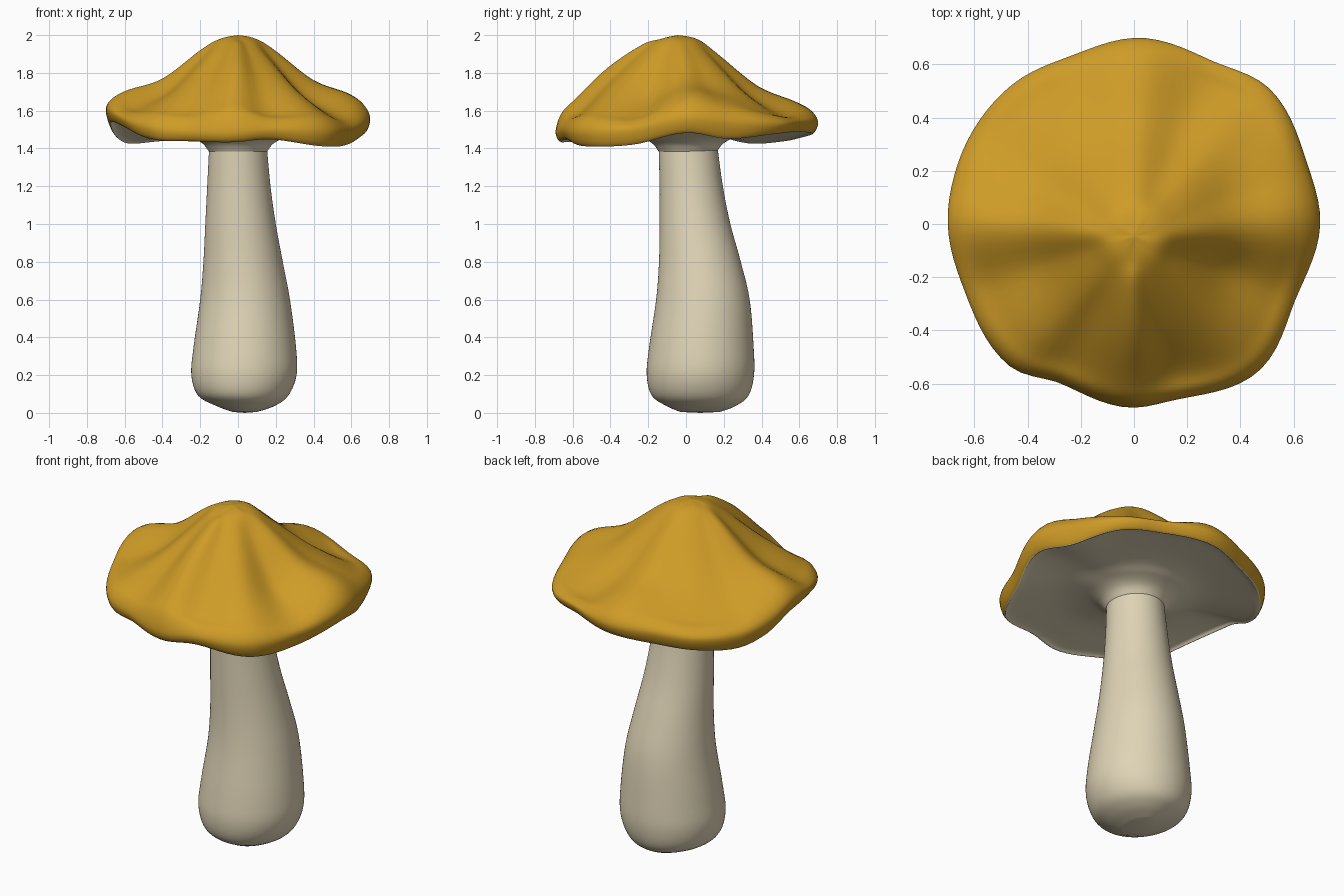
import bpy, bmesh, math

if "Cube" in bpy.data.objects:
    bpy.data.objects.remove(bpy.data.objects["Cube"])


def material(name, rgb):
    m = bpy.data.materials.new(name)
    m.diffuse_color = (*rgb, 1)
    m.use_nodes = True
    m.node_tree.nodes["Principled BSDF"].inputs["Base Color"].default_value = m.diffuse_color
    return m


ochre = material("ochre cap", (0.62, 0.33, 0.02))
cream = material("cream stem", (0.74, 0.66, 0.47))
SEG = 96


def spline(p0, p1, p2, p3, t):
    """Catmull-Rom blend of four equally long tuples."""
    return tuple(0.5 * (2 * b + (c - a) * t + (2 * a - 5 * b + 4 * c - d) * t * t
                        + (3 * b - a - 3 * c + d) * t ** 3)
                 for a, b, c, d in zip(p0, p1, p2, p3))


def smooth_path(pts, steps):
    """Smooth samples through control points."""
    out = []
    n = len(pts)
    for i in range(n - 1):
        for s in range(steps):
            out.append(spline(pts[max(i - 1, 0)], pts[i], pts[i + 1],
                              pts[min(i + 2, n - 1)], s / steps))
    return out + [pts[-1]]


def skin(name, pole, rings, mats, mat_rule):
    """Join closed rings of points, with the first ring closed onto a pole."""
    bm = bmesh.new()
    p = bm.verts.new(pole)
    vr = [[bm.verts.new(c) for c in r] for r in rings]
    for j in range(SEG):
        k = (j + 1) % SEG
        bm.faces.new((p, vr[0][j], vr[0][k])).material_index = mat_rule(0)
        for i in range(len(vr) - 1):
            f = bm.faces.new((vr[i][j], vr[i + 1][j], vr[i + 1][k], vr[i][k]))
            f.material_index = mat_rule(i + 1)
    bmesh.ops.recalc_face_normals(bm, faces=bm.faces)
    for f in bm.faces:
        f.smooth = True
    me = bpy.data.meshes.new(name)
    bm.to_mesh(me)
    bm.free()
    for m in mats:
        me.materials.append(m)
    ob = bpy.data.objects.new(name, me)
    bpy.context.collection.objects.link(ob)
    return ob


# Stem: z, x min, x max, y min, y max
stem_rows = [
    (0.005, -0.03, 0.10, -0.03, 0.18), (0.035, -0.11, 0.19, -0.10, 0.26),
    (0.09, -0.21, 0.265, -0.18, 0.33), (0.20, -0.247, 0.31, -0.208, 0.36),
    (0.35, -0.235, 0.307, -0.195, 0.358), (0.60, -0.20, 0.275, -0.158, 0.337),
    (0.80, -0.183, 0.237, -0.143, 0.29), (1.00, -0.173, 0.20, -0.14, 0.235),
    (1.20, -0.163, 0.172, -0.14, 0.195), (1.42, -0.152, 0.152, -0.145, 0.165)]
rings = []
for z, x0, x1, y0, y1 in smooth_path(stem_rows, 5):
    rings.append([((x0 + x1) / 2 + (x1 - x0) / 2 * math.cos(2 * math.pi * j / SEG),
                   (y0 + y1) / 2 + (y1 - y0) / 2 * math.sin(2 * math.pi * j / SEG), z)
                  for j in range(SEG)])
skin("stem", (0.035, 0.075, 0.0), rings, [cream], lambda i: 0)

# Cap folds: angle, rim radius, z at mid slope, z at shoulder, z at rim tip, z at rim bottom
folds = [
    (0, .70, 1.76, 1.69, 1.56, 1.485), (20, .69, 1.74, 1.66, 1.54, 1.455),
    (45, .72, 1.72, 1.60, 1.53, 1.48), (64, .68, 1.69, 1.585, 1.54, 1.49),
    (88, .70, 1.73, 1.65, 1.54, 1.48), (110, .675, 1.72, 1.62, 1.53, 1.46),
    (130, .695, 1.71, 1.59, 1.51, 1.44), (150, .70, 1.71, 1.60, 1.51, 1.43),
    (165, .70, 1.745, 1.66, 1.55, 1.47), (180, .70, 1.77, 1.71, 1.61, 1.54),
    (202, .685, 1.71, 1.62, 1.57, 1.52), (229, .71, 1.74, 1.62, 1.51, 1.45),
    (245, .66, 1.76, 1.61, 1.49, 1.44), (268, .69, 1.83, 1.67, 1.49, 1.435),
    (285, .68, 1.77, 1.60, 1.50, 1.45), (310, .725, 1.74, 1.61, 1.49, 1.415),
    (335, .67, 1.68, 1.58, 1.50, 1.425)]


def fold_at(deg):
    n = len(folds)
    i = max(k for k in range(n) if folds[k][0] <= deg)
    a0 = folds[i][0]
    a1 = folds[(i + 1) % n][0] or 360
    q = [folds[(i + k) % n][1:] for k in (-1, 0, 1, 2)]
    return spline(*q, (deg - a0) / (a1 - a0))


STEPS = 5
columns = []
for j in range(SEG):
    ang = 2 * math.pi * j / SEG
    R, mid, sh, tip, low = fold_at(360 * j / SEG)
    prof = [
        (0.0, 2.0), (0.10, 1.978), (0.20, 1.905 + 0.5 * (mid - 1.74)), (0.57 * R, mid),
        (0.83 * R, sh), (0.95 * R, sh * 0.55 + tip * 0.45), (R, tip),
        (0.965 * R, low),                                           # rim bottom
        (0.90 * R, low + 0.012), (0.40, 1.485 + 0.35 * (low - 1.46)),
        (0.26, 1.46), (0.19, 1.428), (0.155, 1.385)]                # underside flare
    col = []
    for i, (r, z) in enumerate(smooth_path(prof, STEPS)):
        shift = -0.045 * max(0, 1 - r / R) if i < 7 * STEPS else 0.01 * (r < 0.3)
        col.append((r * math.cos(ang), r * math.sin(ang) + shift, z))
    columns.append(col)
rings = [[c[i] for c in columns] for i in range(1, len(columns[0]))]
skin("cap", (0, -0.045, 2.0), rings, [ochre, cream], lambda i: int(i >= 7 * STEPS))
